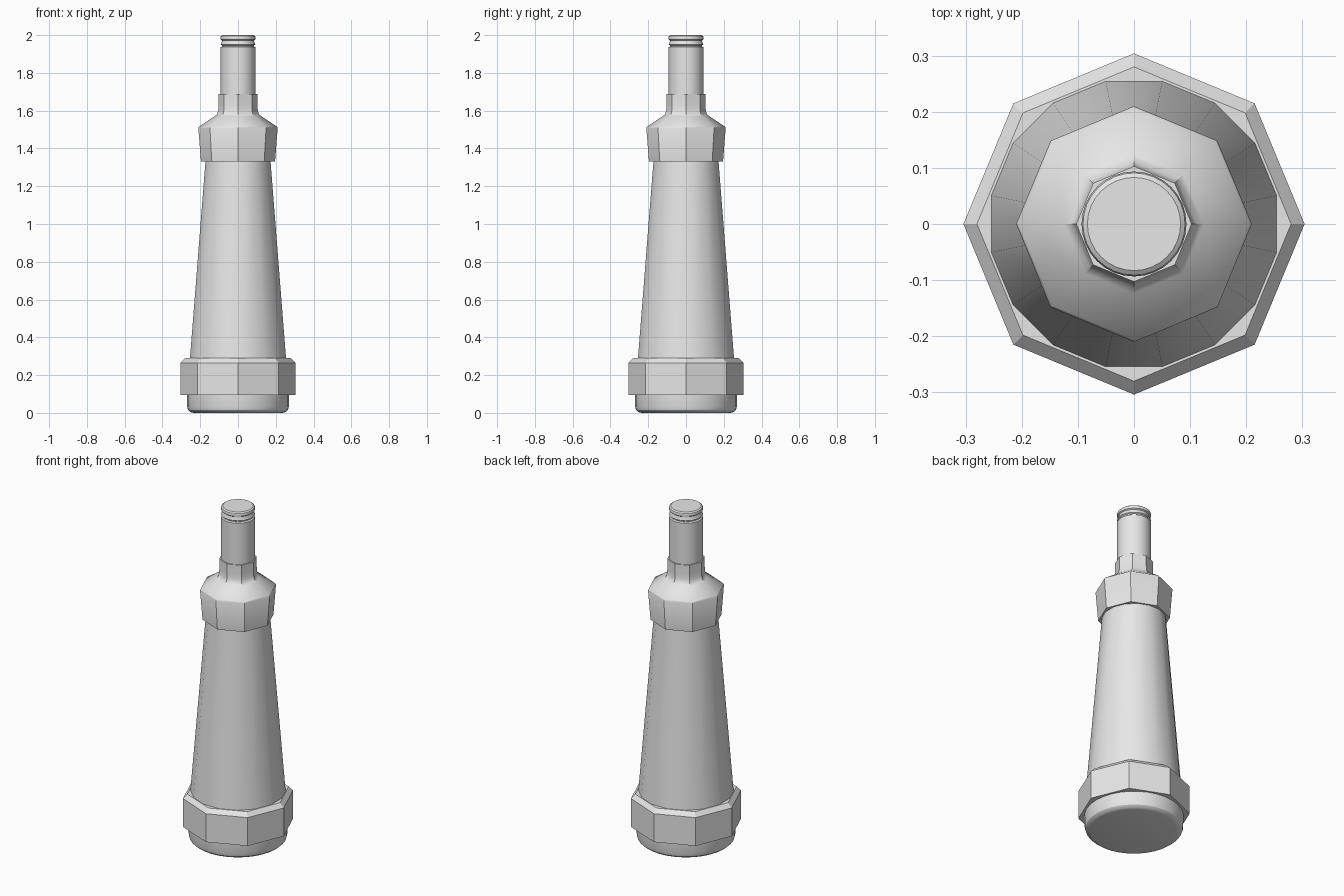
import bpy, bmesh, math

if "Cube" in bpy.data.objects:
    bpy.data.objects.remove(bpy.data.objects["Cube"], do_unlink=True)

grey = bpy.data.materials.new("plain grey")
grey.use_nodes = True
grey.diffuse_color = (0.8, 0.8, 0.8, 1)
grey.node_tree.nodes["Principled BSDF"].inputs["Base Color"].default_value = (0.8, 0.8, 0.8, 1)


def lathe(name, sides, profile, phase=0.0):
    """Revolve (radius, height) points, listed bottom to top, and cap both ends."""
    bm = bmesh.new()
    rings = []
    for r, z in profile:
        angles = [2 * math.pi * (i + phase) / sides for i in range(sides)]
        rings.append([bm.verts.new((r * math.cos(a), r * math.sin(a), z)) for a in angles])
    for low, high in zip(rings, rings[1:]):
        for i in range(sides):
            j = (i + 1) % sides
            bm.faces.new((low[i], low[j], high[j], high[i]))
    bm.faces.new(rings[0][::-1])
    bm.faces.new(rings[-1])
    mesh = bpy.data.meshes.new(name)
    bm.to_mesh(mesh)
    bm.free()
    mesh.materials.append(grey)
    obj = bpy.data.objects.new(name, mesh)
    bpy.context.collection.objects.link(obj)
    bpy.ops.object.select_all(action="DESELECT")
    obj.select_set(True)
    bpy.context.view_layer.objects.active = obj
    bpy.ops.object.shade_smooth_by_angle(angle=math.radians(30))
    return obj


# Round foot with a rolled lower edge
lathe("base_foot", 32, [(0.235, 0), (0.252, 0.004), (0.264, 0.015), (0.269, 0.032), (0.27, 0.11)])

# Large octagonal nut with a chamfered top
lathe("lower_nut", 8, [(0.304, 0.095), (0.304, 0.265), (0.28, 0.29)])

# Long tapered barrel
lathe("tapered_body", 16, [(0.26, 0.28), (0.175, 1.34)], phase=0.5)

# Flared octagonal nut whose shoulder sweeps up into the collar
lathe("upper_nut", 8, [(0.196, 1.33), (0.21, 1.508), (0.206, 1.516), (0.124, 1.57),
                       (0.111, 1.582), (0.105, 1.60), (0.103, 1.63), (0.103, 1.688)])

# Slim round neck with two grooves and a rounded tip
neck = [(0.092, 1.60), (0.092, 1.936)]
for z in (1.936, 1.962):
    neck += [(0.085, z + 0.005), (0.085, z + 0.010), (0.092, z + 0.015)]
neck += [(0.0935, 1.985), (0.091, 1.994), (0.083, 2.0)]
lathe("neck", 32, neck)
